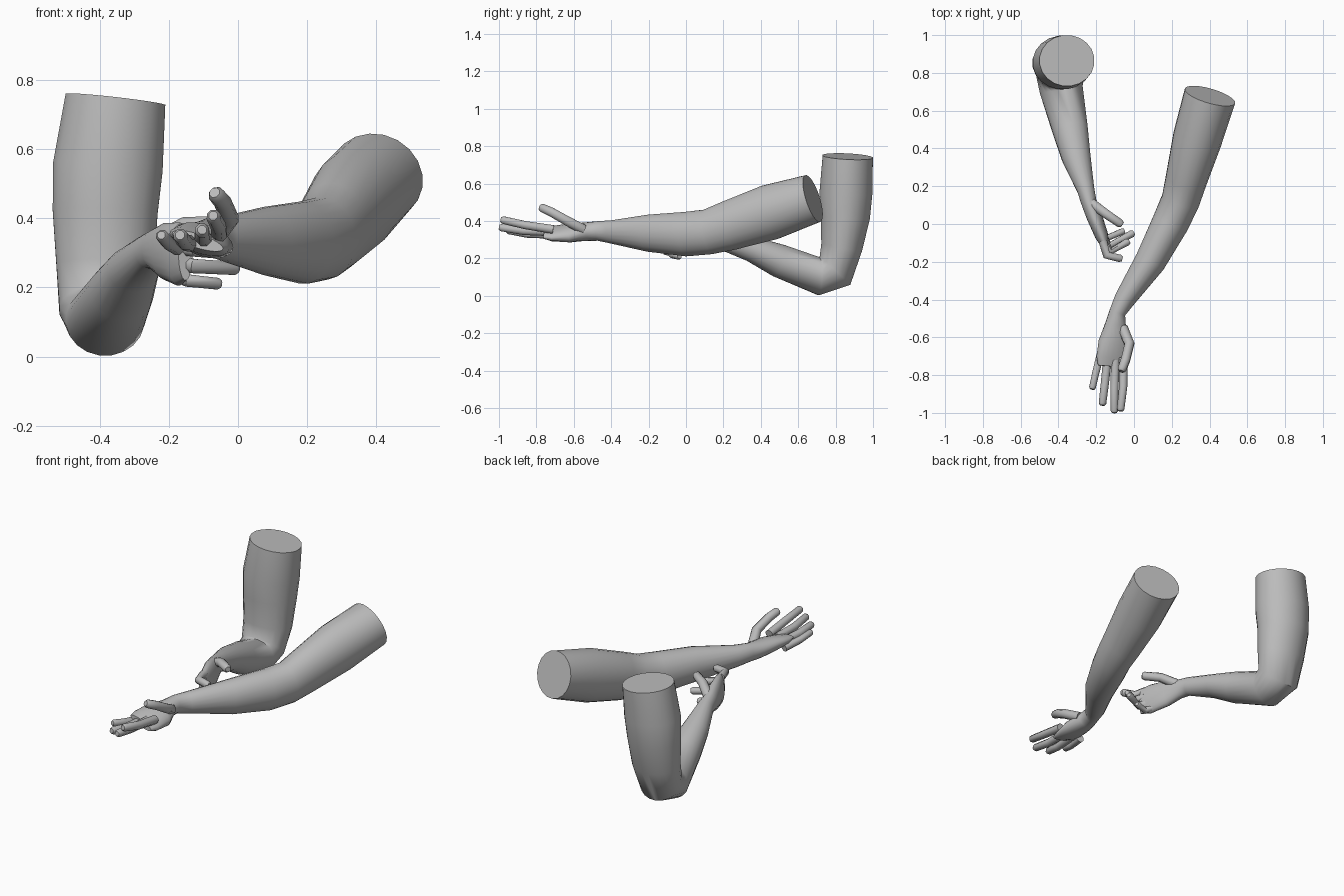
import bpy, bmesh, math
from mathutils import Vector

if "Cube" in bpy.data.objects:
    bpy.data.objects.remove(bpy.data.objects["Cube"])

skin = bpy.data.materials.new("plain grey")
skin.diffuse_color = (0.5, 0.5, 0.5, 1)
skin.use_nodes = True
skin.node_tree.nodes["Principled BSDF"].inputs["Base Color"].default_value = skin.diffuse_color


def loft(name, rings, sides, smooth=50, ref=(1, 0, 0)):
    """Skin elliptical rings (centre, half width, half height, roll) along a path."""
    bm = bmesh.new()
    pts = [Vector(r[0]) for r in rings]
    loops = []
    for i, ring in enumerate(rings):
        rw, rh = ring[1], ring[2]
        roll = math.radians(ring[3]) if len(ring) > 3 else 0
        a = pts[i] - pts[i - 1] if i else pts[1] - pts[0]
        b = pts[i + 1] - pts[i] if i < len(pts) - 1 else a
        t = (a.normalized() + b.normalized()).normalized()
        u = Vector(ref)
        u = (u - t * u.dot(t)).normalized()
        v = u.cross(t)
        u, v = u * math.cos(roll) + v * math.sin(roll), v * math.cos(roll) - u * math.sin(roll)
        loops.append([bm.verts.new(pts[i] + u * rw * math.cos(k) + v * rh * math.sin(k))
                      for k in (2 * math.pi * (j + 0.5) / sides for j in range(sides))])
    for p, q in zip(loops, loops[1:]):
        for j in range(sides):
            k = (j + 1) % sides
            bm.faces.new((p[j], p[k], q[k], q[j]))
    bm.faces.new(loops[0])
    bm.faces.new(loops[-1])
    bmesh.ops.recalc_face_normals(bm, faces=bm.faces)
    me = bpy.data.meshes.new(name)
    bm.to_mesh(me)
    bm.free()
    me.materials.append(skin)
    ob = bpy.data.objects.new(name, me)
    bpy.context.collection.objects.link(ob)
    bpy.ops.object.select_all(action='DESELECT')
    ob.select_set(True)
    bpy.context.view_layer.objects.active = ob
    bpy.ops.object.shade_smooth_by_angle(angle=math.radians(smooth))
    return ob


def finger(name, path, r, ref=(0, 0, 1)):
    """Tapered finger with a blunt tip; path runs from knuckle to tip."""
    p = [Vector(q) for q in path]
    tip = p[-1]
    p[-1:] = [tip - (tip - p[-2]).normalized() * r * 0.5, tip]
    n = len(p) - 1
    rings = [(q, r * (1 - 0.2 * i / n), r * (1 - 0.2 * i / n)) for i, q in enumerate(p)]
    rings[-1] = (p[-1], r * 0.55, r * 0.55)
    loft(name, rings, 8, 50, ref)


# Bent arm: upper arm, elbow, forearm, palm
loft("bent_arm", [
    ((-.355, .865, .745), .147, .136),
    ((-.377, .855, .55), .161, .143),
    ((-.385, .852, .42), .154, .133),
    ((-.385, .832, .26), .143, .112),
    ((-.393, .797, .135), .126, .113),
    ((-.385, .71, .105), .116, .103),
    ((-.338, .50, .187), .095, .09),
    ((-.305, .35, .25), .077, .068),
    ((-.255, .18, .305), .046, .054),
    ((-.240, .12, .31), .042, .058),
    ((-.210, .04, .305), .042, .083),
    ((-.172, -.06, .297), .036, .092),
    ((-.152, -.115, .30), .022, .08)], 20)

finger("bent_index", [(-.165, -.09, .36), (-.145, -.165, .36), (-.062, -.185, .357)], .025)
finger("bent_middle", [(-.155, -.09, .315), (-.125, -.145, .31), (-.025, -.09, .30)], .024)
finger("bent_ring", [(-.16, -.07, .27), (-.13, -.115, .262), (0, -.045, .255)], .024)
finger("bent_pinky", [(-.175, -.04, .235), (-.145, -.075, .22), (-.05, -.035, .21)], .021)
finger("bent_thumb", [(-.225, .11, .34), (-.15, .055, .38), (-.062, -.005, .385)], .028)

# Reaching arm: upper arm, elbow, forearm, upturned palm
loft("reaching_arm", [
    ((.402, .678, .52), .139, .132),
    ((.335, .45, .447), .131, .150),
    ((.275, .23, .375), .110, .134),
    ((.245, .12, .342), .102, .122),
    ((.190, 0, .33), .098, .12),
    ((.085, -.2, .335), .083, .10),
    ((-.05, -.4, .342), .056, .062),
    ((-.088, -.47, .347), .044, .053),
    ((-.098, -.53, .343), .055, .05, 8),
    ((-.100, -.62, .337), .09, .046, 18),
    ((-.113, -.71, .333), .09, .033, 18),
    ((-.117, -.755, .335), .078, .02, 18)], 20)

finger("reaching_index", [(-.055, -.71, .355), (-.057, -.86, .378), (-.072, -.99, .408)], .025)
finger("reaching_middle", [(-.098, -.72, .342), (-.104, -.87, .347), (-.104, -1, .367)], .025)
finger("reaching_ring", [(-.14, -.71, .328), (-.155, -.85, .332), (-.168, -.96, .352)], .025)
finger("reaching_pinky", [(-.175, -.68, .315), (-.203, -.79, .33), (-.222, -.875, .352)], .022)
finger("reaching_thumb", [(-.06, -.55, .355), (-.024, -.635, .40), (-.045, -.72, .448), (-.068, -.78, .475)],
       .029, (1, 0, 0))
